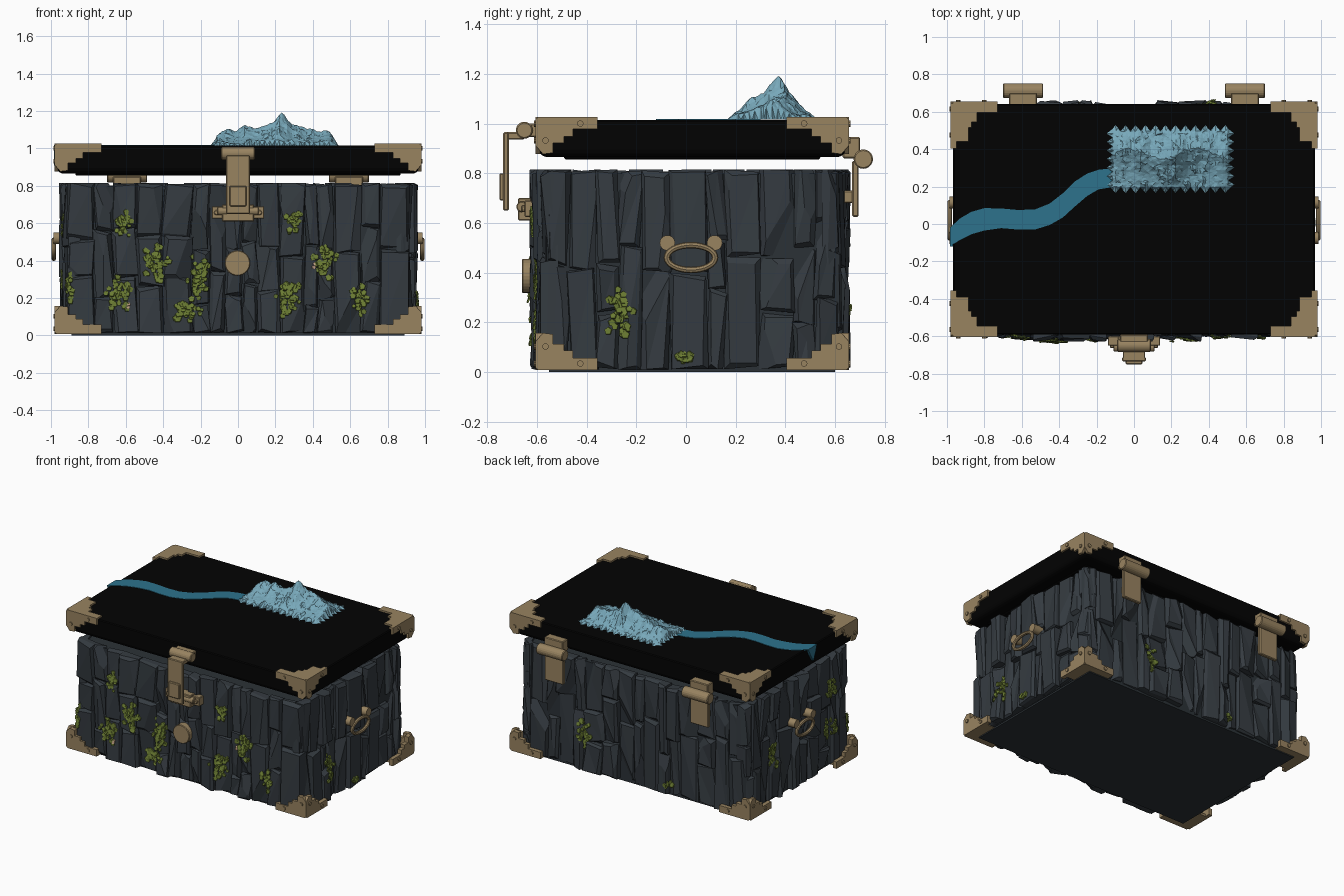
import bpy, bmesh, math, random
from mathutils import Vector, Matrix, noise
from mathutils.bvhtree import BVHTree

if "Cube" in bpy.data.objects:
    bpy.data.objects.remove(bpy.data.objects["Cube"])

random.seed(23)
R = random.uniform
CY = 0.025  # depth centre of the chest


def material(name, rgb):
    m = bpy.data.materials.new(name)
    m.diffuse_color = (*rgb, 1)
    m.use_nodes = True
    m.node_tree.nodes["Principled BSDF"].inputs["Base Color"].default_value = m.diffuse_color
    return m


ROCK = material("slate_rock", (0.035, 0.0435, 0.052))
SEAM = material("dark_slate", (0.024, 0.031, 0.037))
BLACK = material("black_lid", (0.0008, 0.0008, 0.0008))
BRONZE = material("bronze", (0.315, 0.228, 0.118))
MOSS = material("moss_green", (0.150, 0.205, 0.033))
WATER = material("river_blue", (0.026, 0.170, 0.262))
ICE = material("ice_blue", (0.19, 0.40, 0.50))
PETAL = material("pale_petal", (0.50, 0.33, 0.22))


def finish(name, bm, mat, bevel=0, smooth=False):
    bmesh.ops.recalc_face_normals(bm, faces=bm.faces)
    me = bpy.data.meshes.new(name)
    bm.to_mesh(me)
    bm.free()
    ob = bpy.data.objects.new(name, me)
    bpy.context.collection.objects.link(ob)
    me.materials.append(mat)
    if bevel:
        b = ob.modifiers.new("bevel", 'BEVEL')
        b.width, b.segments, b.limit_method = bevel, 1, 'ANGLE'
    if smooth:
        bpy.context.view_layer.objects.active = ob
        ob.select_set(True)
        bpy.ops.object.shade_smooth_by_angle(angle=math.radians(35))
        ob.select_set(False)
    return ob


def box(bm, x, y, z):
    m = Matrix.Translation([(a + b) / 2 for a, b in (x, y, z)])
    m = m @ Matrix.Diagonal([b - a for a, b in (x, y, z)] + [1])
    return bmesh.ops.create_cube(bm, size=1, matrix=m)['verts']


def cyl(bm, c, r, depth, axis, seg=20):
    rot = {'x': Matrix.Rotation(math.pi / 2, 4, 'Y'), 'y': Matrix.Rotation(math.pi / 2, 4, 'X')}[axis]
    bmesh.ops.create_cone(bm, cap_ends=True, segments=seg, radius1=r, radius2=r, depth=depth,
                          matrix=Matrix.Translation(c) @ rot)


def prism(bm, pts, thick, place):
    """Extrude a 2D outline; place(a, b, t) gives the 3D point."""
    lo, hi = ([bm.verts.new(place(a, b, t)) for a, b in pts] for t in (0, thick))
    bm.faces.new(lo)
    bm.faces.new(hi)
    for i in range(len(pts)):
        j = (i + 1) % len(pts)
        bm.faces.new((lo[i], lo[j], hi[j], hi[i]))


# Chest core and base plate
bm = bmesh.new()
box(bm, (-0.895, 0.895), (-0.56, 0.60), (0.012, 0.80))
finish("chest_core", bm, SEAM)
bm = bmesh.new()
box(bm, (-0.89, 0.89), (-0.55, 0.60), (0, 0.03))
finish("base_plate", bm, SEAM)

# Stone slabs on the four walls: u runs along the wall, d points outwards
WALLS = {
    "front": (lambda u, z, d: Vector((u, -0.605 - d, z)), 0.918),
    "back": (lambda u, z, d: Vector((u, 0.638 + d, z)), 0.918),
    "right": (lambda u, z, d: Vector((0.938 + d, CY + u, z)), 0.592),
    "left": (lambda u, z, d: Vector((-0.934 - d, CY + u, z)), 0.592),
}


def slab(bm, u0, u1, z0, z1, place, half):
    def corner(u, z, d):
        # wall ends slope inwards so the chest corners look chipped
        d -= max(0, abs(u) - half + 0.04) * 0.8
        return bm.verts.new(place(u, min(max(z, 0.012), 0.815), d))
    edge = max(abs(u0), abs(u1)) > half - 0.2
    top = 0.006 if edge else 0.024
    base = R(-0.018, top)
    lean = R(-0.012, 0.012)
    rim = [(u0 - lean, z0), (u1 - lean, z0), (u1 + lean, z1), (u0 + lean, z1)]
    rim = [(min(max(u, -half), half), z + R(-.015, .015)) for u, z in rim]
    uc, zc = (u0 + u1) / 2, (z0 + z1) / 2
    back = [corner(u, z, -0.06) for u, z in rim]
    mid, out = [], []
    for u, z in rim:
        su, sz = (1 if u < uc else -1), (1 if z < zc else -1)
        d = min(base + R(-0.02, 0.014), top)
        mid.append(corner(u, z, d - R(0.01, 0.028)))
        out.append(corner(u + su * R(.002, .024), z + sz * R(.002, .026), d))
    faces = [bm.faces.new(back), bm.faces.new(out[:3]), bm.faces.new((out[0], out[2], out[3]))]
    for a, b in ((back, mid), (mid, out)):
        for i in range(4):
            j = (i + 1) % 4
            faces.append(bm.faces.new((a[i], a[j], b[j], b[i])))
    # chiselled cut across one side
    if R(0, 1) < 0.75:
        sgn, cut = random.choice((-1, 1)), R(0.05, 0.4)
        n = (place(sgn, 0, 1.7) - place(0, 0, 0) + Vector((0, 0, R(-0.7, 0.7)))).normalized()
        co = place(uc + sgn * (u1 - u0) * cut, zc, min(base, top))
        geom = faces + list({e for f in faces for e in f.edges}) + back + mid + out
        res = bmesh.ops.bisect_plane(bm, geom=geom, plane_co=co, plane_no=n, clear_outer=True)
        cutedges = [e for e in res['geom_cut'] if isinstance(e, bmesh.types.BMEdge)]
        bmesh.ops.holes_fill(bm, edges=cutedges)


rocks = {}
for name, (place, half) in WALLS.items():
    bm = bmesh.new()
    u = -half
    while u < half - 0.01:
        w = R(0.07, 0.155)
        if half - u - w < 0.06:
            w = half - u
        cuts = [0.012] + random.choice(([R(.4, .55)], [R(.2, .33), R(.5, .62)], [R(.3, .5)],
                                        [R(.15, .25), R(.42, .5)])) + [0.815]
        for z0, z1 in zip(cuts, cuts[1:]):
            slab(bm, u, u + w, z0, z1, place, half)
        u += w
    bmesh.ops.recalc_face_normals(bm, faces=bm.faces)
    rocks[name] = BVHTree.FromBMesh(bm)
    finish(name + "_stone_slabs", bm, ROCK)

# Moss leaves and petals scattered on the stones: u, z, spread u, spread z
PATCHES = {
    "front": [(-.61, .59, .055, .09), (-.64, .22, .075, .105), (-.44, .39, .075, .11), (-.21, .31, .065, .135),
              (-.27, .13, .085, .07), (.265, .20, .08, .12), (.30, .61, .045, .085), (.465, .39, .07, .115),
              (.655, .19, .055, .1), (-.90, .25, .02, .09)],
    "right": [(-.295, .24, .065, .11), (-.03, .06, .04, .02)],
    "left": [(.28, .35, .065, .1), (-.39, .58, .05, .09), (-.39, .29, .06, .09)],
    "back": [(.39, .28, .07, .11), (-.30, .08, .03, .02)],
}


def leaf(bm, wall, u, z, r):
    place = WALLS[wall][0]
    start, aim = place(u, z, 0.2), place(u, z, 0) - place(u, z, 0.2)
    hit = rocks[wall].ray_cast(start, aim, 0.26)[0] or place(u, z, -0.01)
    tilt = (-aim.normalized() + Vector((R(-.3, .3), R(-.3, .3), R(-.1, .4)))).normalized()
    m = Matrix.Translation(hit + tilt * .006) @ tilt.to_track_quat('Z', 'Y').to_matrix().to_4x4()
    bmesh.ops.create_cone(bm, cap_ends=True, segments=5, radius1=r, radius2=r * .9, depth=.007, matrix=m)


for name, patches in PATCHES.items():
    bm = bmesh.new()
    for u, z, su, sz in patches:
        for i in range(int(16 + 4600 * su * sz)):
            a, r = R(0, math.tau), math.sqrt(R(0, 1))
            r *= 0.75 + 0.25 * math.sin(a * 5 + u * 40)
            leaf(bm, name, u + su * r * math.cos(a), z + sz * r * math.sin(a), R(.011, .02))
    finish(name + "_moss", bm, MOSS)
bm = bmesh.new()
for u, z in ((.405, .365), (.41, .38), (-.585, .165), (-.59, .15)):
    leaf(bm, "front", u, z, .012)
finish("petals", bm, PETAL)

# Lid slab with chamfered lower rim
bm = bmesh.new()
vs = box(bm, (-0.967, 0.967), (CY - 0.617, CY + 0.617), (0.865, 1.015))
low = [e for e in bm.edges if all(v.co.z < 0.9 for v in e.verts)]
bmesh.ops.bevel(bm, geom=low, offset=0.03, segments=2, affect='EDGES', profile=0.5)
box(bm, (-0.87, 0.87), (-0.49, 0.54), (0.855, 0.87))
finish("lid", bm, BLACK, 0.006)

# Stepped corner brackets with rivets
SIDE = [(.012, 0), (.25, 0), (.25, .05), (.15, .05), (.15, .08), (.115, .08), (.115, .105),
        (.07, .105), (.07, .145), (.03, .15), (0, .115), (0, .012)]
CAP = [(.03, 0), (.25, 0), (.25, .06), (.14, .06), (.14, .11), (.11, .11), (.11, .14),
       (.095, .14), (.095, .215), (0, .215), (0, .03)]
for sz, zc, label in ((1, 1.027, "lid"), (-1, 0.008, "base")):
    for sx in (-1, 1):
        for sy in (-1, 1):
            def at(p, q, r):
                return Vector((sx * (0.98 - p), CY + sy * (0.63 - q), zc - sz * r))
            bm = bmesh.new()
            prism(bm, SIDE, 0.03, lambda a, b, t: at(a, t, b))
            prism(bm, SIDE, 0.03, lambda a, b, t: at(t, a, b))
            prism(bm, CAP, 0.016, lambda a, b, t: at(a, b, t))
            for a, r in ((.18, .027), (.04, .095)):
                cyl(bm, at(a, 0, r), 0.013, 0.014, 'y', 10)
                cyl(bm, at(0, a, r), 0.013, 0.014, 'x', 10)
            finish(f"{label}_corner_bracket", bm, BRONZE)

# Front clasp: barrel, strap, catch
bm = bmesh.new()
box(bm, (-.075, .075), (-.65, -.59), (.945, 1.0))
cyl(bm, (0, -.65, .973), .034, .18, 'x')
box(bm, (-.06, .06), (-.735, -.65), (.935, .965))
box(bm, (-.063, .063), (-.735, -.712), (.65, .965))
box(bm, (-.045, .045), (-.75, -.73), (.69, .80))
finish("clasp_strap", bm, BRONZE, 0.005)
bm = bmesh.new()
box(bm, (-.14, .14), (-.65, -.60), (.625, .69))
box(bm, (-.085, .085), (-.675, -.60), (.61, .70))
cyl(bm, (0, -.66, .665), .022, .22, 'x')
for s in (-1, 1):
    cyl(bm, (s * .115, -.652, .657), .014, .02, 'y', 10)
finish("clasp_catch", bm, BRONZE, 0.004)

# Round front boss
bm = bmesh.new()
cyl(bm, (-.003, -.625, .387), .068, .07, 'y', 28)
finish("front_boss", bm, BRONZE, 0.004)

# Rear hinges
for s in (-1, 1):
    bm = bmesh.new()
    x = s * .593
    cyl(bm, (x, .713, .857), .039, .215, 'x')
    box(bm, (x - .075, x + .075), (.63, .70), (.86, .945))
    box(bm, (x - .075, x + .075), (.668, .694), (.625, .85))
    box(bm, (x - .05, x + .05), (.63, .68), (.68, .73))
    finish("rear_hinge", bm, BRONZE, 0.005)

# Side ring handles with two mounts
for s, label in ((-1, "left"), (1, "right")):
    bm = bmesh.new()
    rings = []
    for i in range(32):
        a = math.tau * i / 32
        rings.append([bm.verts.new((s * (.985 + .013 * math.sin(b)),
                                    .02 + math.cos(a) * (.097 + .013 * math.cos(b)),
                                    .461 + math.sin(a) * (.05 + .013 * math.cos(b))))
                      for b in (math.tau * k / 8 for k in range(8))])
    for i in range(32):
        p, q = rings[i], rings[(i + 1) % 32]
        for k in range(8):
            bm.faces.new((p[k], p[(k + 1) % 8], q[(k + 1) % 8], q[k]))
    for y in (-.075, .115):
        cyl(bm, (s * .95, y, .52), .031, .075, 'x', 18)
    finish(label + "_ring_handle", bm, BRONZE, smooth=True)

# River ribbon across the lid, spilling over the left rim: x, near edge, far edge
RIVER = [(-.985, -.12, -.02), (-.93, -.085, .03), (-.87, -.055, .065), (-.80, -.035, .085), (-.71, -.022, .083),
         (-.62, -.03, .075), (-.53, -.03, .078), (-.45, -.005, .11), (-.38, .035, .165),
         (-.32, .09, .225), (-.25, .15, .27), (-.19, .185, .29), (-.10, .20, .30)]
bm = bmesh.new()
outline = [(x, n) for x, n, f in RIVER] + [(x, f) for x, n, f in reversed(RIVER)]
prism(bm, outline, 0.008, lambda a, b, t: (a, b, 1.010 + t))
prism(bm, [(-.12, 1.018), (-.02, 1.018), (-.045, .965), (-.08, .91), (-.105, .97)], 0.018,
      lambda a, b, t: (-.985 + t, a, b))
finish("river", bm, WATER)

# Icy mountain range: faceted height field with a zigzag border
RIDGE = [(-.14, .02), (-.09, .065), (-.05, .08), (-.01, .07), (.04, .11), (.09, .085), (.14, .10), (.18, .11),
         (.235, .175), (.29, .115), (.34, .095), (.39, .085), (.43, .065), (.48, .075), (.53, .02)]


def ridge(x):
    for (a, h), (b, k) in zip(RIDGE, RIDGE[1:]):
        if x <= b:
            return h + (k - h) * max(0, (x - a) / (b - a))
    return 0


bm = bmesh.new()
NX, NY = 48, 28
grid = []
for i in range(NX + 1):
    col = []
    for j in range(NY + 1):
        x, y = -.125 + .64 * i / NX, .187 + .32 * j / NY
        rim = i in (0, NX) or j in (0, NY)
        n = noise.noise(Vector((x * 26, y * 14, 3))) + .5 * noise.noise(Vector((x * 45, y * 40, 8)))
        yc = .375 + .03 * math.sin(x * 17 - 4.1)
        t = max(0, 1 - abs(y - yc) / (.21 if y < yc else .12))
        z = 1.024 + ridge(x) * t ** 1.5 * (1 + .7 * n * (1 - t * .8)) + .02 * abs(n) * (1 - t)
        if rim:  # zigzag teeth
            z = 1.016
            k = i if j in (0, NY) else j
            push = (-.008, .006, .022, .006)[k % 4]
            if j in (0, NY):
                y += push * (1 if j else -1)
            if i in (0, NX):
                x += push * (1 if i else -1)
        else:
            x, y = x + R(-.003, .003), y + R(-.003, .003)
        col.append(bm.verts.new((x, y, min(z, 1.193))))
    grid.append(col)
for i in range(NX):
    for j in range(NY):
        a, b, c, d = grid[i][j], grid[i + 1][j], grid[i + 1][j + 1], grid[i][j + 1]
        tris = ((a, b, c), (a, c, d)) if (i + j) % 2 else ((a, b, d), (b, c, d))
        for t in tris:
            bm.faces.new(t)
finish("mountain_range", bm, ICE)
